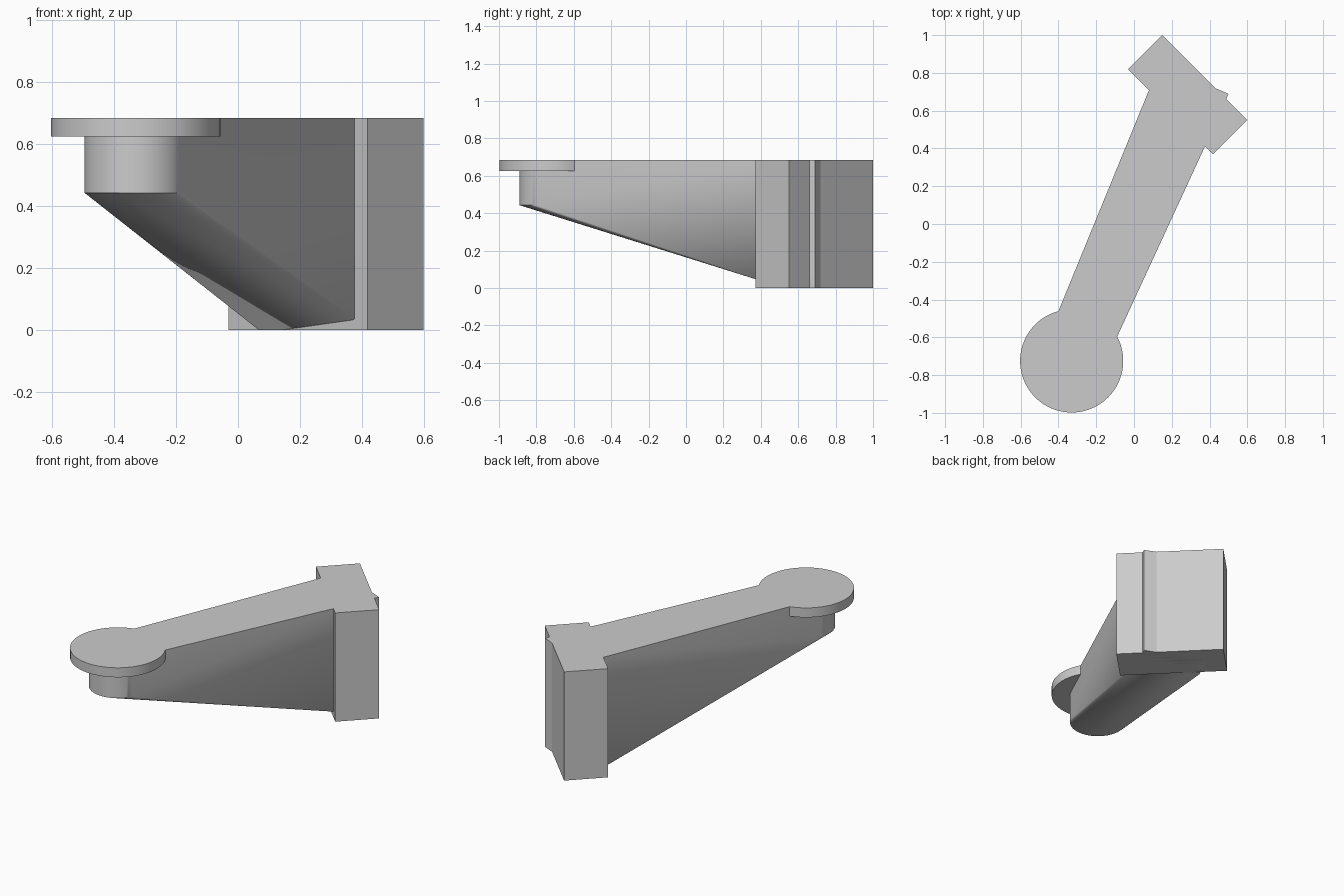
import bpy, bmesh, math
from mathutils import Matrix, Vector

old = bpy.data.objects.get("Cube")
if old:
    bpy.data.objects.remove(old, do_unlink=True)

TOP = 0.685
BOSS = Vector((-0.33, -0.725, 0))

grey = bpy.data.materials.new("light_grey")
grey.use_nodes = True
grey.diffuse_color = (0.6, 0.6, 0.6, 1)
grey.node_tree.nodes["Principled BSDF"].inputs["Base Color"].default_value = (0.6, 0.6, 0.6, 1)


def finish(name, bm):
    bmesh.ops.recalc_face_normals(bm, faces=bm.faces)
    mesh = bpy.data.meshes.new(name)
    bm.to_mesh(mesh)
    bm.free()
    mesh.materials.append(grey)
    obj = bpy.data.objects.new(name, mesh)
    bpy.context.collection.objects.link(obj)
    bpy.ops.object.select_all(action='DESELECT')
    obj.select_set(True)
    bpy.context.view_layer.objects.active = obj
    bpy.ops.object.shade_smooth_by_angle(angle=math.radians(25))
    return obj


def add_cylinder(bm, radius, bottom):
    centre = BOSS + Vector((0, 0, (bottom + TOP) / 2))
    bmesh.ops.create_cone(bm, cap_ends=True, segments=96, radius1=radius, radius2=radius,
                          depth=TOP - bottom, matrix=Matrix.Translation(centre))


def add_block(bm, x, y, width, depth, angle):
    bmesh.ops.create_cube(bm, size=1, matrix=Matrix.Translation((x, y, TOP / 2))
                          @ Matrix.Rotation(math.radians(angle), 4, 'Z')
                          @ Matrix.Diagonal((width, depth, TOP, 1)))


# Round support disc
bm = bmesh.new()
add_cylinder(bm, 0.273, 0.625)
finish("support_disc", bm)

# Wall plate, turned 45 degrees to the front
bm = bmesh.new()
add_block(bm, 0.284, 0.685, 0.635, 0.255, -45)
finish("wall_plate", bm)

# Tapered arm: hull of the round boss and the root block, whose corner shows behind the plate
bm = bmesh.new()
add_cylinder(bm, 0.165, 0.443)
add_block(bm, 0.284, 0.685, 0.393, 0.18, -23.6)
hull = bmesh.ops.convex_hull(bm, input=bm.verts[:], use_existing_faces=False)
inside = {g for g in hull["geom_interior"] + hull["geom_unused"]
          if isinstance(g, bmesh.types.BMVert)}
bmesh.ops.delete(bm, geom=list(inside), context='VERTS')
skin = bmesh.new()
for v in bm.verts:
    skin.verts.new(v.co)
bm.free()
bmesh.ops.convex_hull(skin, input=skin.verts[:])
bmesh.ops.dissolve_limit(skin, angle_limit=math.radians(0.05),
                         verts=skin.verts[:], edges=skin.edges[:])
finish("tapered_arm", skin)
